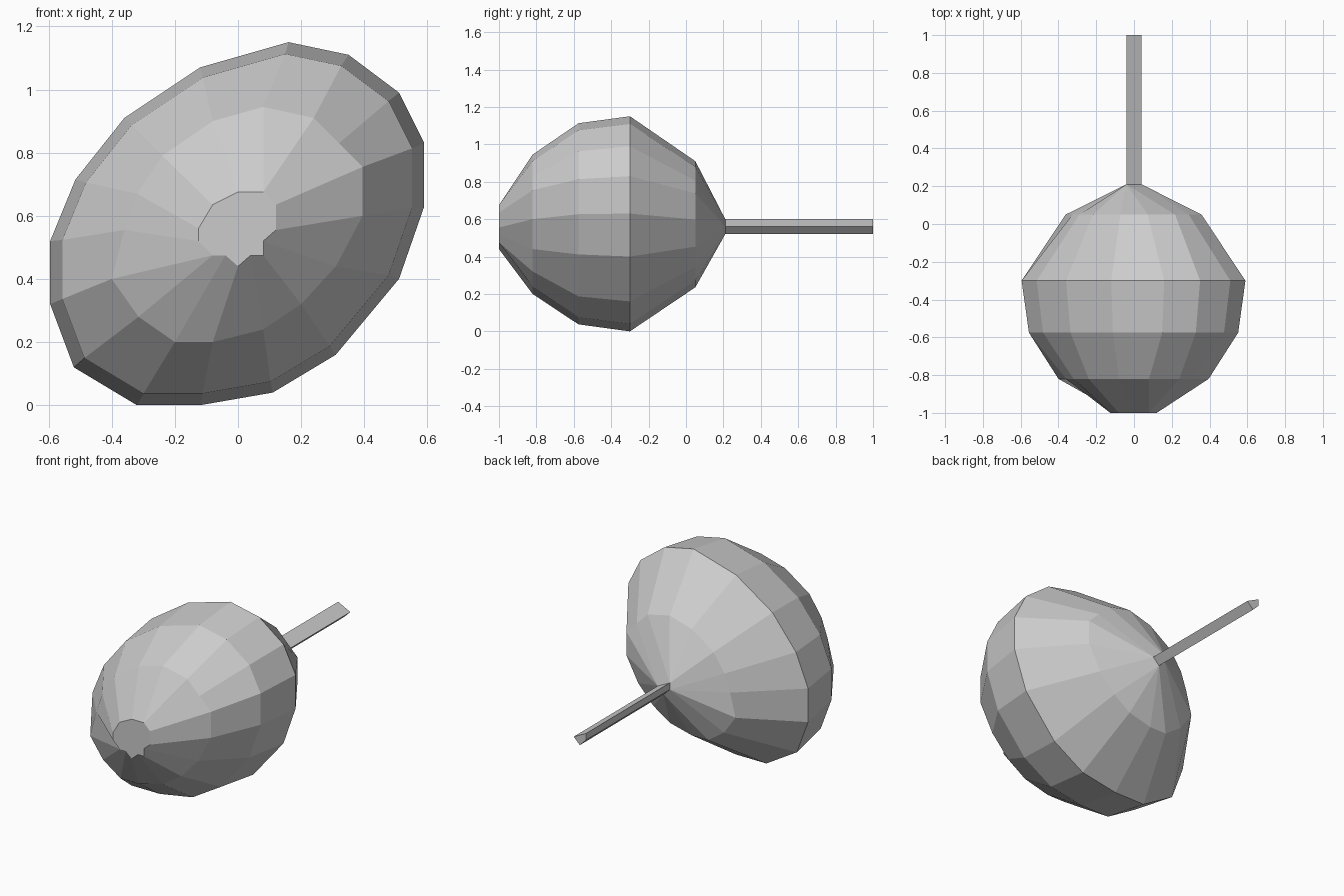
import bpy
import bmesh

if "Cube" in bpy.data.objects:
    bpy.data.objects.remove(bpy.data.objects["Cube"])

CENTRE_Z = 0.575

# Clockwise (x, z) sections seen from the front
widest = [(.16, 1.15), (.35, 1.11), (.51, .99), (.59, .83), (.59, .63), (.51, .40),
          (.31, .16), (.11, .04), (-.12, 0), (-.32, 0), (-.52, .12), (-.595, .32),
          (-.595, .52), (-.515, .715), (-.36, .91), (-.12, 1.07)]
shoulder = [(.08, .945), (.24, .91), (.32, .83), (.395, .755), (.395, .60), (.31, .44),
            (.20, .32), (.08, .24), (-.08, .20), (-.20, .20), (-.315, .28), (-.40, .40),
            (-.36, .555), (-.32, .67), (-.24, .79), (-.08, .90)]
nose = [(.08, .675), (.08, .675), (.12, .635), (.12, .635), (.12, .555), (.08, .52),
        (.08, .475), (.04, .475), (0, .44), (-.04, .475), (-.08, .475), (-.08, .475),
        (-.125, .52), (-.125, .56), (-.08, .635), (0, .675)]
rod = [(-.04, .60), (.04, .56), (0, .52), (-.04, .56)]


def scaled(ring, s):
    return [(x * s, CENTRE_Z + (z - CENTRE_Z) * s) for x, z in ring]


def loft(name, sections):
    """Skin a list of (y, ring) sections and cap both ends."""
    bm = bmesh.new()
    rings = [[bm.verts.new((x, y, z)) for x, z in ring] for y, ring in sections]
    for a, b in zip(rings, rings[1:]):
        n = len(a)
        for i in range(n):
            j = (i + 1) % n
            bm.faces.new((a[i], a[j], b[j], b[i]))
    bm.faces.new(rings[0])
    bm.faces.new(rings[-1])
    bmesh.ops.remove_doubles(bm, verts=bm.verts, dist=1e-4)
    bmesh.ops.recalc_face_normals(bm, faces=bm.faces)
    mesh = bpy.data.meshes.new(name)
    bm.to_mesh(mesh)
    bm.free()
    obj = bpy.data.objects.new(name, mesh)
    bpy.context.collection.objects.link(obj)
    return obj


# Rear neck: the body's sixteen sides gather onto the four rod corners
neck = [rod[k] for k in (0, 0, 1, 1, 1, 1, 2, 2, 2, 2, 3, 3, 3, 3, 0, 0)]

# Faceted, tilted oval body
loft("body", [(-1.0, nose), (-.82, shoulder), (-.575, scaled(widest, .935)),
              (-.30, widest), (.05, scaled(shoulder, .905)), (.21, neck)])

# Thin rod behind the body
loft("rod", [(.21, rod), (1.0, rod)])
